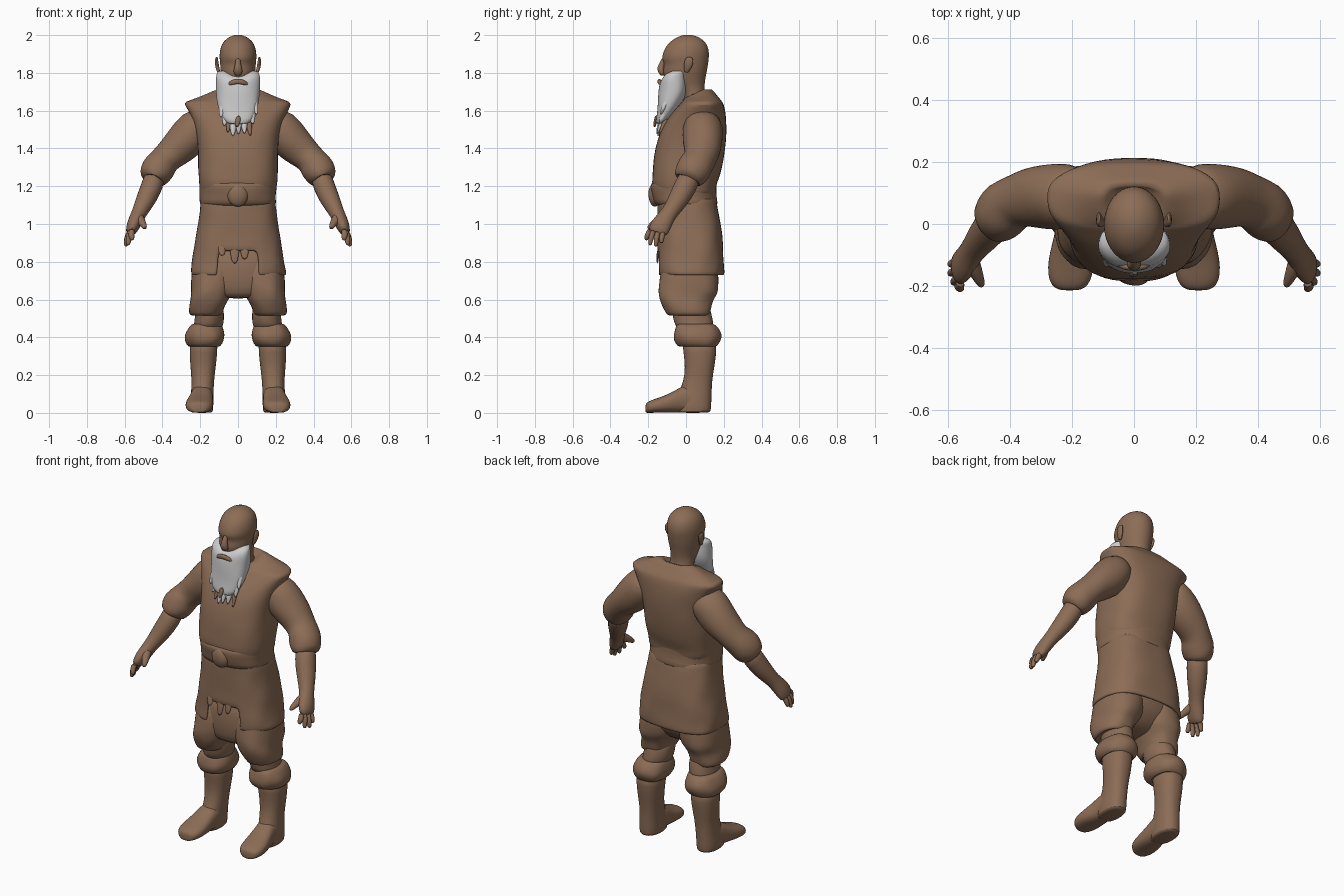
import bpy, bmesh, math
from mathutils import Vector


def material(name, rgb):
    m = bpy.data.materials.new(name)
    m.diffuse_color = (*rgb, 1)
    return m


BROWN = material("warm brown", (0.262, 0.152, 0.093))
WHITE = material("beard white", (0.60, 0.60, 0.60))


def spow(v, p):
    return math.copysign(abs(v) ** p, v)


def skin(name, rings, mat, mirror=False, caps=True, sub=1, drop=None, thick=0):
    """Bridge equal rings of points into one smooth surface."""
    bm = bmesh.new()
    vs = [[bm.verts.new(p) for p in r] for r in rings]
    n = len(vs[0])
    for a, b in zip(vs, vs[1:]):
        for i in range(n):
            j = (i + 1) % n
            bm.faces.new((a[i], a[j], b[j], b[i]))
    if caps:
        bm.faces.new(vs[0][::-1])
        bm.faces.new(vs[-1])
    if drop:
        bmesh.ops.delete(bm, geom=[f for f in bm.faces if drop(f.calc_center_median())],
                         context='FACES')
    bmesh.ops.recalc_face_normals(bm, faces=bm.faces[:])
    me = bpy.data.meshes.new(name)
    bm.to_mesh(me)
    bm.free()
    ob = bpy.data.objects.new(name, me)
    bpy.context.collection.objects.link(ob)
    me.materials.append(mat)
    if mirror:
        ob.modifiers.new("mirror", 'MIRROR')
    if thick:
        s = ob.modifiers.new("thickness", 'SOLIDIFY')
        s.thickness, s.offset = thick, -1
    if sub:
        ob.modifiers.new("smooth", 'SUBSURF').levels = sub
        ob.modifiers["smooth"].render_levels = sub
    bpy.ops.object.select_all(action='DESELECT')
    ob.select_set(True)
    bpy.context.view_layer.objects.active = ob
    bpy.ops.object.shade_smooth_by_angle(angle=math.radians(50))
    return ob


def loft(name, rows, mat, n=24, square=2.0, fold=0.0, lift=None, **kw):
    """Rows of (z, x centre, x radius, y front, y back); lift shifts z by rule."""
    rings = []
    for z, cx, rx, yf, yb in rows:
        ring = []
        for i in range(n):
            t = 2 * math.pi * (i + 0.5) / n
            k = 1 + fold * math.sin(3 * t + 37 * z) + fold * 0.6 * math.sin(7 * t - 23 * z)
            x = cx + k * rx * spow(math.cos(t), 2 / square)
            y = (yf + yb) / 2 + k * (yb - yf) / 2 * spow(math.sin(t), 2 / square)
            ring.append((x, y, z + (lift(x, y, z) if lift else 0)))
        rings.append(ring)
    return skin(name, rings, mat, **kw)


def tube(name, rows, mat, n=12, fold=0.0, **kw):
    """Rows of (x, y, z, radius across, radius front to back) along a path."""
    pts = [Vector(r[:3]) for r in rows]
    rings = []
    for k, r in enumerate(rows):
        d = (pts[min(k + 1, len(pts) - 1)] - pts[max(k - 1, 0)]).normalized()
        u = (Vector((0, 1, 0)) - d * d.y).normalized()
        v = d.cross(u)
        ring = []
        for i in range(n):
            t = 2 * math.pi * i / n
            f = 1 + fold * math.sin(3 * t + 2.3 * k)
            ring.append(pts[k] + f * (u * r[4] * math.cos(t) + v * r[3] * math.sin(t)))
        rings.append(ring)
    return skin(name, rings, mat, **kw)


def blob(name, c, r, mat, **kw):
    rows = [(c[2] + r[2] * math.sin(a), c[0], r[0] * math.cos(a),
             c[1] - r[1] * math.cos(a), c[1] + r[1] * math.cos(a))
            for a in (math.radians(d) for d in range(-80, 81, 20))]
    return loft(name, rows, mat, n=12, **kw)


# Head and neck
loft("head", [(1.60, 0, .085, -.03, .13), (1.68, 0, .068, -.01, .100), (1.72, 0, .07, -.05, .098),
              (1.745, 0, .078, -.10, .10), (1.79, 0, .090, -.124, .107), (1.82, 0, .094, -.121, .114),
              (1.85, 0, .095, -.115, .118), (1.872, 0, .098, -.130, .121), (1.90, 0, .099, -.125, .124),
              (1.94, 0, .092, -.108, .118), (1.97, 0, .075, -.08, .098), (1.992, 0, .045, -.042, .064),
              (2.002, 0, .015, -.01, .03)], BROWN)
tube("nose", [(0, -.116, 1.880, .012, .010), (0, -.124, 1.855, .014, .014),
              (0, -.135, 1.825, .022, .021), (0, -.130, 1.805, .026, .018),
              (0, -.120, 1.785, .016, .012)], BROWN)
tube("ear", [(.100, .0, 1.80, .008, .010), (.107, .006, 1.82, .010, .018), (.113, .014, 1.85, .011, .026),
             (.114, .018, 1.875, .008, .022), (.112, .018, 1.885, .004, .010)], BROWN, mirror=True)

# Beard, with ragged locks and lips; the upper edge dips under the nose
loft("beard", [(1.815, 0, .100, -.078, .0), (1.802, 0, .113, -.112, .004), (1.778, 0, .117, -.133, .006),
               (1.75, 0, .118, -.141, .010), (1.70, 0, .117, -.146, .010), (1.65, 0, .113, -.149, -.015),
               (1.60, 0, .101, -.152, -.05), (1.56, 0, .084, -.158, -.085), (1.525, 0, .055, -.162, -.112)],
     WHITE, square=2.3, fold=.015,
     lift=lambda x, y, z: -.022 * max(0, 1 - abs(x) / .08) if z > 1.77 and y < -.05 else 0)
locks = [(-.092, 1.56, .024, WHITE), (-.074, 1.515, .024, WHITE), (-.055, 1.48, .017, BROWN),
         (-.028, 1.462, .023, WHITE), (.003, 1.472, .020, WHITE), (.035, 1.475, .023, WHITE),
         (.066, 1.462, .017, BROWN), (.080, 1.525, .026, WHITE), (.100, 1.575, .020, WHITE)]
for k, (x, z, r, mat) in enumerate(locks):
    tube(f"beard_lock_{k + 1}", [(x * .85, -.115 + abs(x) * .3, z + .10, r, r),
                                 (x * .9, -.142 + abs(x) * .25, z + .05, r, r * .8),
                                 (x, -.156 + abs(x) * .2, z, .004, .004)], mat, n=8)
tube("beard_gap", [(.004, -.156, 1.575, .008, .008), (0, -.162, 1.55, .018, .009),
                   (-.008, -.167, 1.510, .010, .009)], BROWN, n=8)
tube("lips", [(-.055, -.126, 1.735, .006, .008), (-.032, -.140, 1.750, .015, .011),
              (0, -.142, 1.757, .016, .011), (.032, -.140, 1.750, .015, .011),
              (.055, -.126, 1.735, .006, .008)], BROWN, n=8)

# Vest body with flared shoulder caps; the collar falls away to the front
loft("vest", [(1.12, 0, .196, -.150, .155), (1.18, 0, .203, -.172, .157), (1.22, 0, .208, -.182, .165),
              (1.26, 0, .210, -.179, .181), (1.33, 0, .214, -.173, .199), (1.40, 0, .212, -.163, .209),
              (1.48, 0, .220, -.142, .215), (1.55, 0, .242, -.105, .214), (1.60, 0, .264, -.066, .208),
              (1.632, 0, .284, -.035, .200), (1.648, 0, .278, -.022, .192), (1.665, 0, .225, -.015, .178),
              (1.690, 0, .165, -.01, .158), (1.716, 0, .115, -.005, .138), (1.712, 0, .09, .01, .122),
              (1.68, 0, .07, .02, .108)], BROWN, n=32, square=2.7, fold=.009,
     lift=lambda x, y, z: -.45 * max(0, .09 - y) * max(0, z - 1.65) / .06)

# Sash and its knot
loft("sash", [(1.085, 0, .198, -.148, .166), (1.11, 0, .204, -.172, .168), (1.15, 0, .201, -.178, .162),
              (1.185, 0, .206, -.186, .162), (1.212, 0, .206, -.187, .163), (1.232, 0, .200, -.172, .158)],
     BROWN, n=32, square=2.4, fold=.010)
blob("sash_knot", (0, -.165, 1.155), (.060, .036, .064), BROWN, fold=.04)

# Open tunic skirt with a raised centre front
loft("tunic_skirt", [(1.14, 0, .196, -.152, .158), (1.08, 0, .201, -.152, .168), (1.0, 0, .212, -.150, .185),
                     (.92, 0, .226, -.150, .194), (.855, 0, .236, -.152, .198), (.79, 0, .246, -.153, .200),
                     (.745, 0, .253, -.154, .202), (.728, 0, .250, -.152, .200)],
     BROWN, n=48, square=2.8, fold=.014, caps=False, thick=.018,
     drop=lambda c: c.y < 0 and abs(c.x) < .115 and c.z < .855)
for k, (x, z, r) in enumerate([(-.018, .785, .028), (.035, .81, .026), (-.085, .83, .022)]):
    tube(f"hem_tatter_{k + 1}", [(x, -.136, .90, r, .006), (x, -.146, .855, r, .008),
                                 (x, -.153, z, r * .5, .005)], BROWN, n=8)

# Wide breeches: shared seat, two legs
loft("breeches_seat", [(.92, 0, .19, -.12, .16), (.78, 0, .225, -.137, .17), (.70, 0, .215, -.138, .165),
                       (.63, 0, .16, -.125, .10), (.605, 0, .10, -.10, .05)], BROWN, square=2.5)
loft("breeches_leg", [(.85, .12, .105, -.12, .16), (.74, .128, .118, -.138, .172), (.66, .135, .117, -.146, .174),
                      (.63, .143, .109, -.146, .165), (.60, .152, .101, -.143, .143), (.57, .162, .095, -.130, .136),
                      (.53, .170, .090, -.106, .132), (.510, .169, .080, -.09, .12), (.53, .165, .05, -.06, .09)],
     BROWN, square=2.4, fold=.025, mirror=True)

# Stockings, boot cuffs and boots
loft("stocking", [(.60, .155, .075, -.08, .12), (.52, .150, .078, -.072, .138), (.48, .153, .078, -.062, .146),
                  (.43, .165, .080, -.05, .15)], BROWN, mirror=True, fold=.02)
loft("boot_cuff", [(.475, .165, .070, -.04, .14), (.465, .170, .086, -.054, .160), (.43, .174, .100, -.066, .182),
                   (.40, .176, .108, -.072, .190), (.365, .178, .098, -.058, .176), (.345, .180, .078, -.03, .16),
                   (.36, .180, .06, -.01, .14)], BROWN, mirror=True, fold=.03, square=2.3)
loft("boot_shaft", [(.40, .180, .077, -.03, .165), (.32, .183, .074, -.012, .162), (.24, .185, .067, -.005, .150),
                    (.17, .186, .059, -.012, .138), (.09, .190, .060, -.045, .136), (.04, .192, .062, -.055, .134),
                    (.006, .192, .060, -.055, .132), (0, .192, .05, -.05, .12)], BROWN, mirror=True, square=2.3)


def foot_ring(y, cx, w, h, n=16):
    ring = []
    for i in range(n):
        t = 2 * math.pi * (i + .5) / n
        ring.append((cx + w * spow(math.cos(t), .8), y, h / 2 + h / 2 * spow(math.sin(t), .8)))
    return ring


skin("boot_foot", [foot_ring(*r) for r in
                   [(.12, .19, .052, .08), (.06, .19, .060, .13), (.01, .190, .060, .158),
                    (-.04, .195, .064, .130), (-.09, .201, .072, .102), (-.14, .205, .076, .082),
                    (-.185, .207, .069, .068), (-.207, .208, .050, .056), (-.215, .208, .028, .044)]],
     BROWN, mirror=True)

# Sleeves rolled at the elbow, forearms and hands
tube("sleeve", [(.16, .085, 1.555, .08, .09), (.22, .088, 1.51, .108, .110), (.285, .090, 1.432, .104, .107),
                (.34, .085, 1.385, .090, .095), (.380, .074, 1.345, .079, .088), (.402, .060, 1.322, .084, .091),
                (.426, .040, 1.29, .091, .095), (.442, .020, 1.255, .082, .087),
                (.452, .004, 1.225, .064, .070), (.446, .016, 1.245, .04, .05)],
     BROWN, n=20, fold=.03, mirror=True)
tube("forearm", [(.435, .030, 1.27, .058, .06), (.455, -.002, 1.20, .060, .064), (.487, -.04, 1.13, .055, .057),
                 (.515, -.076, 1.075, .044, .046), (.530, -.098, 1.045, .040, .046),
                 (.546, -.122, 1.01, .040, .054), (.562, -.143, .975, .034, .058),
                 (.572, -.153, .945, .022, .050)], BROWN, mirror=True)
fingers = [(-.190, -.210, .912, .562), (-.167, -.190, .886, .583),
           (-.142, -.160, .880, .594), (-.116, -.130, .897, .594)]
for k, (y0, y1, z1, x1) in enumerate(fingers):
    tube(f"finger_{k + 1}", [(.560, y0, .975, .018, .015), ((.572 + x1) / 2, (y0 + y1) / 2 - .003, .94, .018, .016),
                             (x1 - .002, y1, z1 + .014, .015, .013), (x1, y1, z1, .008, .008)],
         BROWN, n=8, mirror=True)
tube("thumb", [(.540, -.095, 1.05, .034, .032), (.522, -.132, 1.025, .031, .030), (.505, -.168, 1.003, .021, .021),
               (.495, -.192, .985, .016, .016), (.491, -.203, .976, .007, .007)], BROWN, n=8, mirror=True)
